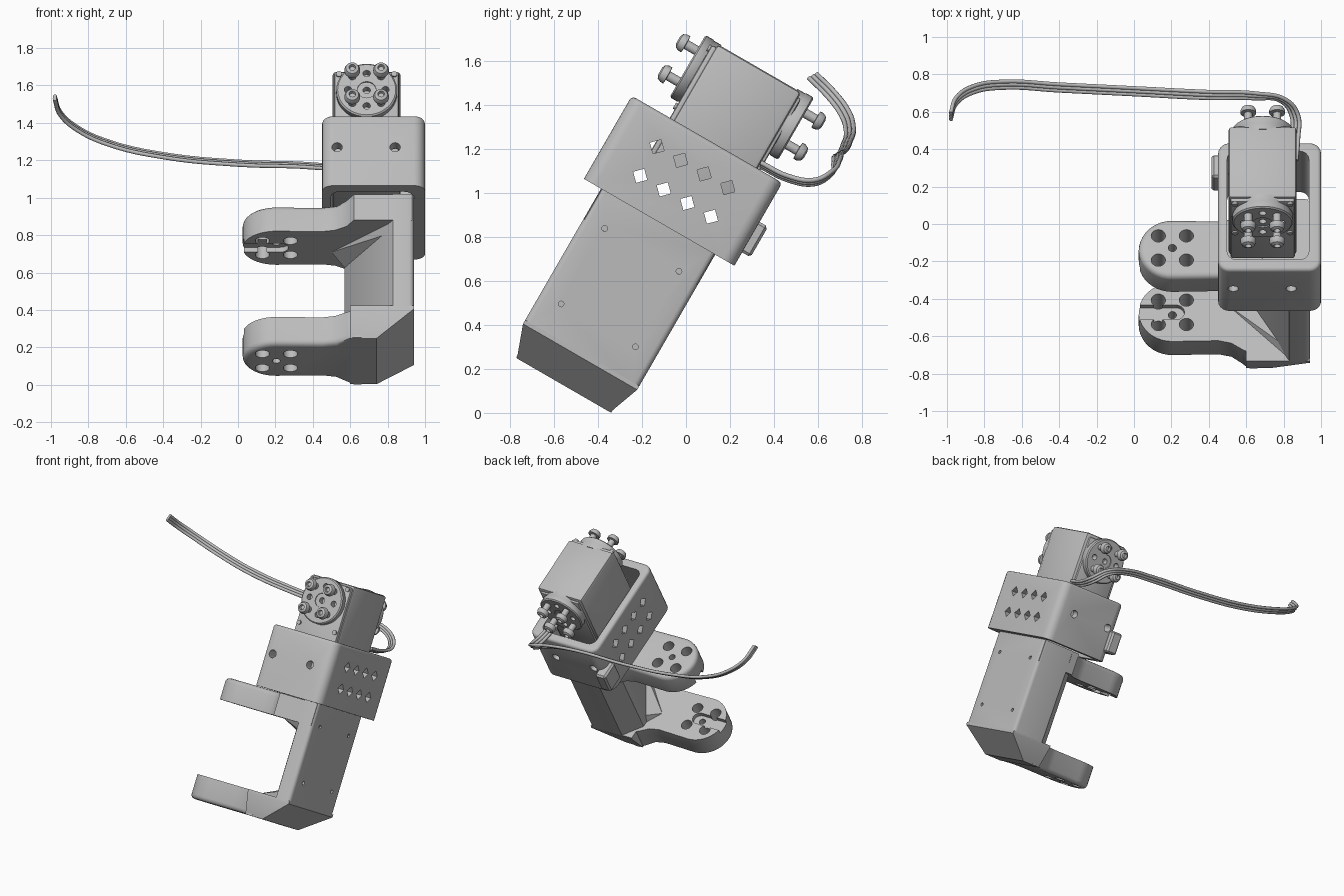
import bpy, bmesh, math
from mathutils import Matrix, Vector

if "Cube" in bpy.data.objects:
    bpy.data.objects.remove(bpy.data.objects["Cube"])

grey = bpy.data.materials.new("plastic_grey")
grey.use_nodes = True
grey.diffuse_color = (0.5, 0.5, 0.5, 1)
grey.node_tree.nodes["Principled BSDF"].inputs["Base Color"].default_value = (0.5, 0.5, 0.5, 1)

TILT = Matrix.Rotation(math.radians(-30), 4, "X")   # the assembly leans back
MID = -0.545                                        # depth of the bracket centre line
parts = []


def make(name, bm):
    bmesh.ops.recalc_face_normals(bm, faces=bm.faces)
    mesh = bpy.data.meshes.new(name)
    bm.to_mesh(mesh)
    bm.free()
    ob = bpy.data.objects.new(name, mesh)
    bpy.context.collection.objects.link(ob)
    mesh.materials.append(grey)
    parts.append(ob)
    return ob


def box_bm(lo, hi):
    bm = bmesh.new()
    bmesh.ops.create_cube(bm, size=1)
    for v in bm.verts:
        v.co = Vector([a + (b - a) * (c + 0.5) for a, b, c in zip(lo, hi, v.co)])
    return bm


def bevel(bm, width, rule=lambda e: True, seg=3):
    edges = [e for e in bm.edges if rule(e)]
    bmesh.ops.bevel(bm, geom=edges, offset=width, segments=seg, profile=0.5, affect="EDGES")
    return bm


def upright(e):
    d = e.verts[0].co - e.verts[1].co
    return abs(d.z) > 0.01 and abs(d.x) + abs(d.y) < 0.001


def prism_bm(points, lo, hi):
    bm = bmesh.new()
    face = bm.faces.new([bm.verts.new((x, y, lo)) for x, y in points])
    out = bmesh.ops.extrude_face_region(bm, geom=[face])
    for v in out["geom"]:
        if isinstance(v, bmesh.types.BMVert):
            v.co.z = hi
    return bm


def rod_bm(center, axis, radius, length, sides=24, spin=0):
    bm = bmesh.new()
    bmesh.ops.create_cone(bm, cap_ends=True, segments=sides, radius1=radius, radius2=radius, depth=length)
    turn = Vector((0, 0, 1)).rotation_difference(Vector(axis)).to_matrix().to_4x4()
    bm.transform(Matrix.Translation(center) @ turn @ Matrix.Rotation(spin, 4, "Z"))
    return bm


def cut(ob, cutters):
    # join all cutter shapes, subtract them, then drop the helper
    for bm in cutters:
        helper = make("cutter", bm)
        parts.remove(helper)
        helper.hide_render = True
        mod = ob.modifiers.new("cut", "BOOLEAN")
        mod.operation, mod.solver, mod.object = "DIFFERENCE", "EXACT", helper
        bpy.context.view_layer.objects.active = ob
        bpy.ops.object.modifier_apply(modifier=mod.name)
        bpy.data.objects.remove(helper)


def lathe(name, profile, center, side, steps=32):
    # revolve (radius, height) points around the depth axis
    bm = bmesh.new()
    vs = [bm.verts.new((r, side * h, 0)) for r, h in profile]
    es = [bm.edges.new(p) for p in zip(vs, vs[1:])]
    bmesh.ops.spin(bm, geom=vs + es, cent=(0, 0, 0), axis=(0, 1, 0), angle=math.tau, steps=steps)
    bmesh.ops.remove_doubles(bm, verts=bm.verts, dist=0.0005)
    bm.transform(Matrix.Translation(center))
    return make(name, bm)


# Arms: round-ended plates that widen into the spine
def arm_plan(end_x, half):
    arc = [(0.205 + 0.18 * math.cos(a), MID + 0.18 * math.sin(a))
           for a in [math.pi / 2 + math.pi * i / 20 for i in range(21)]]
    flare = [(0.45, 0.175), (0.52, 0.19), (0.58, 0.23), (0.62, half), (end_x, half)]
    return arc + [(x, MID - d) for x, d in flare] + [(x, MID + d) for x, d in reversed(flare)]


def arm_cutters(face, through):
    holes = [rod_bm((0.205 + sx * 0.075, MID + sy * 0.075, through), (0, 0, 1), 0.038, 0.4)
             for sx in (-1, 1) for sy in (-1, 1)]
    holes.append(rod_bm((0.205, MID, through), (0, 0, 1), 0.022, 0.4))
    slot = box_bm((-0.1, MID - 0.045, face - 0.03), (0.225, MID + 0.045, face + 0.03))
    return holes + [slot, rod_bm((0.225, MID, face), (0, 0, 1), 0.0448, 0.06)]


def rim(level):
    return lambda e: all(abs(v.co.z - level) < 0.001 and v.co.x < 0.6 for v in e.verts)


upper = make("upper_arm", bevel(prism_bm(arm_plan(0.93, 0.298), 0.53, 0.688), 0.03, rim(0.688)))
cut(upper, arm_cutters(0.53, 0.6))
lower = make("lower_arm", bevel(prism_bm(arm_plan(0.66, 0.25), -0.168, 0), 0.03, rim(-0.168)))
cut(lower, arm_cutters(0, -0.08))

# Foot: tapered block under the spine
bm = bmesh.new()
for x0, x1, d, z in ((0.6, 0.94, 0.3, 0), (0.6, 0.94, 0.3, -0.02), (0.6, 0.74, 0.245, -0.17)):
    for x in (x0, x1):
        for s in (-1, 1):
            bm.verts.new((x, MID + s * d, z))
bmesh.ops.convex_hull(bm, input=bm.verts)
make("bracket_foot", bm)

# Spine: upright wall with an angled inner face
plan = [(0.94, -0.845), (0.83, -0.845), (0.57, -0.42), (0.57, -0.36), (0.68, -0.245), (0.94, -0.245)]
spine = make("bracket_spine", bevel(prism_bm(plan, -0.02, 0.69), 0.025,
                                    lambda e: upright(e) and e.verts[0].co.x > 0.9))
cut(spine, [rod_bm((0.94, MID + s * 0.195, z), (1, 0, 0), 0.013, 0.06, 12)
            for s in (-1, 1) for z in (0.145, 0.542)])

# Gussets between the spine and the arms
for name, z0, z1 in (("lower_gusset", 0, 0.05), ("upper_gusset", 0.53, 0.48)):
    bm = bmesh.new()
    for x, y, z in ((0.83, -0.83, z0), (0.5, -0.5, z0), (0.57, -0.4, z0),
                    (0.83, -0.8, z1), (0.57, -0.42, z1), (0.83, -0.6, z0)):
        bm.verts.new((x, y, z))
    bmesh.ops.convex_hull(bm, input=bm.verts)
    make(name, bm)

# Collar: rounded sleeve with diamond vents and screw holes
bm = bevel(box_bm((0.45, -0.935, 0.69), (1.0, -0.144, 1.126)), 0.06, upright, 5)
bevel(bm, 0.02, lambda e: all(v.co.z > 1.12 for v in e.verts), 3)
collar = make("collar", bm)
vents = [rod_bm((0.72, -0.72 + 0.124 * i, z), (1, 0, 0), 0.037, 0.8, 4)
         for i in range(4) for z in (0.83, 0.983)]
bolts = [rod_bm((x, MID, 0.927), (0, 1, 0), 0.028, 1.2, 16) for x in (0.53, 0.84)]
bore = bevel(box_bm((0.498, -0.87, 0.6), (0.935, -0.2, 1.3)), 0.05, upright, 4)
cut(collar, [bore] + vents + bolts)

# Servo body with a seam plate on the front
SX, SV, SW = 0.688, -0.4975, 1.37
make("servo_body", bevel(box_bm((0.505, -0.715, 0.9), (0.87, -0.275, 1.525)), 0.018, seg=2))
make("servo_front_cover", bevel(box_bm((0.515, -0.735, 0.9), (0.86, -0.7, 1.51)), 0.012, seg=2))
make("servo_back_cover", bevel(box_bm((0.53, -0.29, 0.9), (0.845, -0.26, 1.5)), 0.012, seg=2))
for x in (0.54, 0.835):
    for z in (1.185, 1.49):
        make("cover_screw", rod_bm((x, -0.735, z), (0, 1, 0), 0.016, 0.02, 12))

# Horns and pan-head screws on both servo faces
disc = [(0, 0.2), (0.16, 0.2), (0.16, 0.24), (0.163, 0.245), (0.163, 0.278),
        (0.155, 0.285), (0.05, 0.285), (0.05, 0.278), (0, 0.278)]
screw = [(0, 0.27), (0.022, 0.27), (0.022, 0.34), (0.042, 0.342), (0.042, 0.358),
         (0.034, 0.375), (0.018, 0.382), (0.014, 0.365), (0, 0.365)]
for side, label in ((-1, "front"), (1, "back")):
    horn = lathe(label + "_horn", disc, (SX, SV, SW), side, 40)
    cut(horn, [rod_bm((SX + dx, SV + side * 0.27, SW + dz), (0, 1, 0), 0.02, 0.08, 16)
               for dx, dz in ((0.1, 0), (-0.1, 0), (0, 0.1), (0, -0.1), (0, 0))])
    for sx in (-1, 1):
        for sz in (-1, 1):
            lathe(label + "_horn_screw", screw, (SX + sx * 0.077, SV, SW + sz * 0.082), side, 20)

# Small socket at the back corner of the collar
make("cable_socket", bevel(box_bm((0.415, -0.24, 0.76), (0.5, -0.1, 0.92)), 0.012, seg=1))

# Smooth the lathe and bevel surfaces, then lean everything back
bpy.ops.object.select_all(action="DESELECT")
for ob in parts:
    ob.matrix_world = TILT
    ob.select_set(True)
bpy.context.view_layer.objects.active = parts[0]
bpy.ops.object.shade_smooth_by_angle(angle=math.radians(35))

# Ribbon cable: three strands side by side
path = [(0.85, 0.34, 1.13), (0.86, 0.46, 1.07), (0.86, 0.58, 1.05), (0.8, 0.66, 1.09),
        (0.65, 0.685, 1.14), (0.4, 0.69, 1.17), (0, 0.71, 1.185), (-0.4, 0.73, 1.225),
        (-0.7, 0.745, 1.295), (-0.86, 0.72, 1.37), (-0.95, 0.66, 1.45), (-0.98, 0.575, 1.535)]
for i in (-1, 0, 1):
    curve = bpy.data.curves.new("cable_strand", "CURVE")
    curve.dimensions = "3D"
    curve.bevel_depth, curve.bevel_resolution, curve.use_fill_caps = 0.011, 2, True
    curve.resolution_u = 6
    line = curve.splines.new("BEZIER")
    line.bezier_points.add(len(path) - 1)
    for p, (x, y, z) in zip(line.bezier_points, path):
        bend = min(1, max(0, (x - 0.6) / 0.25))       # ribbon turns flat at the servo end
        p.co = (x + 0.018 * i * bend, y + 0.017 * i * (1 - bend), z + 0.009 * i)
        p.handle_left_type = p.handle_right_type = "AUTO"
    curve.materials.append(grey)
    bpy.context.collection.objects.link(bpy.data.objects.new("cable_strand", curve))
